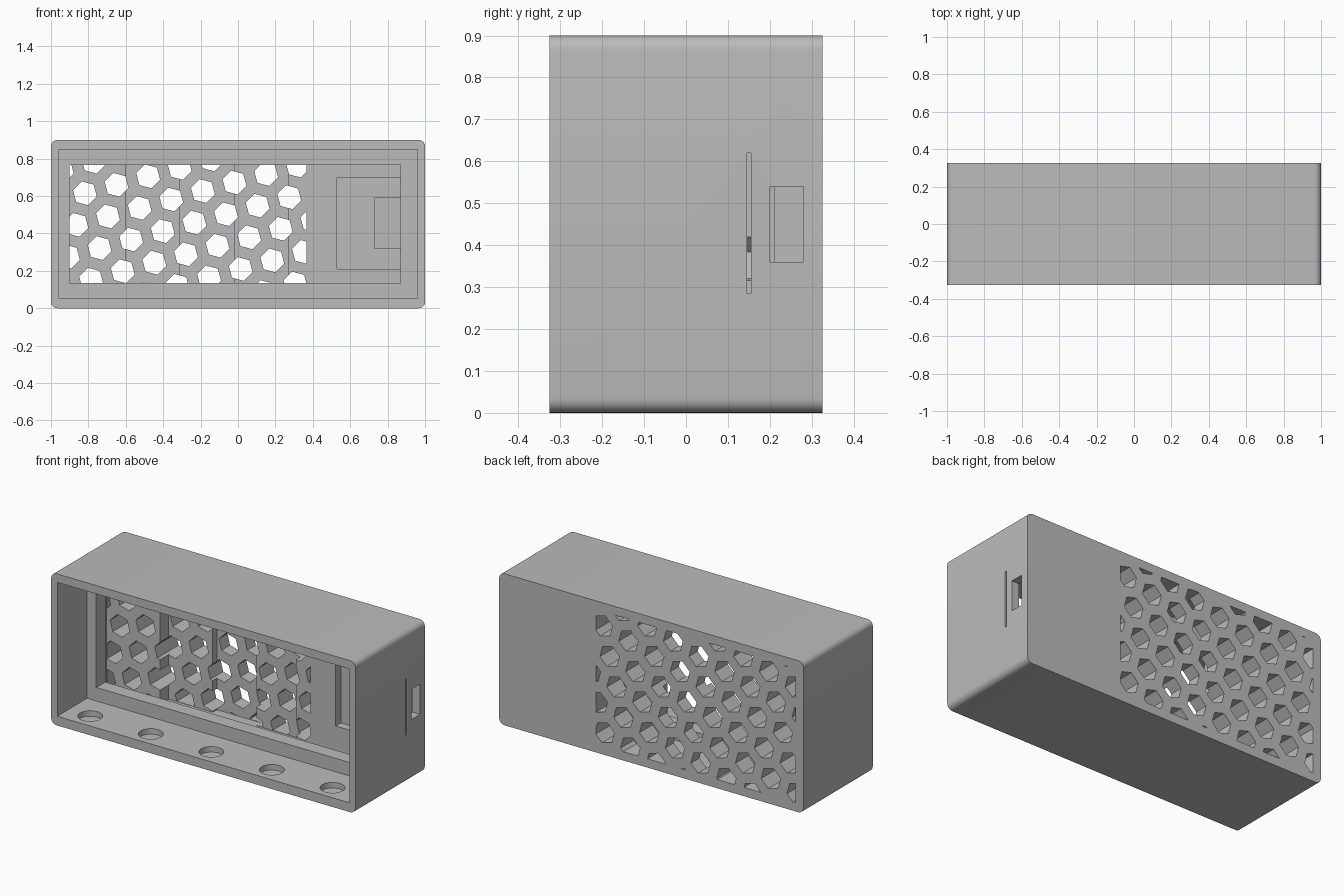
import bpy, bmesh, math
from mathutils import Vector

old = bpy.data.objects.get("Cube")
if old:
    bpy.data.objects.remove(old, do_unlink=True)

grey = bpy.data.materials.new("plain_grey")
grey.use_nodes = True
colour = (0.5, 0.5, 0.5, 1)
grey.diffuse_color = colour
grey.node_tree.nodes["Principled BSDF"].inputs["Base Color"].default_value = colour


def finish(bm, name):
    bmesh.ops.recalc_face_normals(bm, faces=bm.faces)
    mesh = bpy.data.meshes.new(name)
    bm.to_mesh(mesh)
    bm.free()
    mesh.materials.append(grey)
    ob = bpy.data.objects.new(name, mesh)
    bpy.context.collection.objects.link(ob)
    return ob


def extrude_all(bm, offset):
    res = bmesh.ops.extrude_face_region(bm, geom=bm.faces[:])
    verts = [g for g in res["geom"] if isinstance(g, bmesh.types.BMVert)]
    bmesh.ops.translate(bm, vec=offset, verts=verts)


def prism(name, points, offset):
    bm = bmesh.new()
    bm.faces.new([bm.verts.new(p) for p in points])
    extrude_all(bm, offset)
    return finish(bm, name)


def box(name, x, y, z):
    points = [(x[0], y[0], z[0]), (x[1], y[0], z[0]), (x[1], y[1], z[0]), (x[0], y[1], z[0])]
    return prism(name, points, (0, 0, z[1] - z[0]))


def cut(target, cutter):
    mod = target.modifiers.new("cut", "BOOLEAN")
    mod.operation = "DIFFERENCE"
    mod.solver = "EXACT"
    mod.object = cutter
    bpy.context.view_layer.objects.active = target
    bpy.ops.object.modifier_apply(modifier=mod.name)
    bpy.data.objects.remove(cutter, do_unlink=True)


# Case body with rounded long corners
W, D, H, R = 1.0, 0.325, 0.9, 0.035
outline = []
corners = [(W - R, H - R), (R - W, H - R), (R - W, R), (W - R, R)]
for i, (cx, cz) in enumerate(corners):
    for s in range(7):
        a = math.radians(90 * i + 15 * s)
        outline.append((cx + R * math.cos(a), -D, cz + R * math.sin(a)))
case = prism("case", outline, (0, 2 * D, 0))

# Front recess and the lip opening behind it
cut(case, box("front_recess", (-0.96, 0.96), (-0.5, -0.045), (0.055, 0.85)))
cut(case, box("lip_opening", (-0.9, 0.87), (-0.1, 0.08), (0.135, 0.765)))

# Rear chamber with a stepped back wall
half = [(-0.95, 0.04), (-0.95, 0.125)]
steps = [(-0.6, 0.125, 0.205), (-0.31, 0.205, 0.245), (-0.02, 0.245, 0.2), (0.27, 0.2, 0.16)]
for x, y0, y1 in steps:
    half += [(x, y0), (x, y1)]
half += [(0.95, 0.16), (0.95, 0.04)]
cut(case, prism("rear_chamber", [(x, y, 0.05) for x, y in half], (0, 0, 0.8)))

# Board pockets, connector port and card slot
cut(case, box("board_pocket", (0.53, 0.95), (0.1, 0.21), (0.21, 0.7)))
cut(case, box("port_pocket", (0.73, 0.95), (0.1, 0.29), (0.32, 0.59)))
cut(case, box("port_hole", (0.9, 1.1), (0.2, 0.28), (0.36, 0.54)))
cut(case, box("card_slot", (0.9, 1.1), (0.145, 0.155), (0.285, 0.62)))

# Round sockets in the floor
for i in range(5):
    cx = -0.817 + 0.398 * i
    ring = [(cx + 0.067 * math.cos(t * math.pi / 16), -0.22 + 0.067 * math.sin(t * math.pi / 16), 0.022)
            for t in range(32)]
    cut(case, prism("socket", ring, (0, 0, 0.08)))

# Tilted honeycomb vents, trimmed to a rectangle
bm = bmesh.new()
pitch, radius, tilt = 0.175, 0.066, math.radians(15)
u = Vector((math.cos(tilt), 0, math.sin(tilt))) * pitch
v = Vector((math.cos(tilt * 3), 0, -math.sin(tilt * 3))) * pitch
for m in range(-9, 10):
    for n in range(-9, 10):
        c = Vector((-0.064, 0.08, 0.503)) + u * m + v * n
        if -1.05 < c.x < 0.45 and -0.05 < c.z < 0.95:
            bm.faces.new([bm.verts.new(c + Vector((math.cos(a), 0, math.sin(a))) * radius)
                          for a in (math.radians(45 + 60 * k) for k in range(6))])
for co, no in [((-0.948, 0, 0), (-1, 0, 0)), ((0.365, 0, 0), (1, 0, 0)),
               ((0, 0, 0.052), (0, 0, -1)), ((0, 0, 0.848), (0, 0, 1))]:
    bmesh.ops.bisect_plane(bm, geom=bm.verts[:] + bm.edges[:] + bm.faces[:],
                           plane_co=co, plane_no=no, clear_outer=True)
extrude_all(bm, (0, 0.4, 0))
cut(case, finish(bm, "vents"))

# Smooth the rounded corners only
bpy.ops.object.select_all(action="DESELECT")
case.select_set(True)
bpy.context.view_layer.objects.active = case
bpy.ops.object.shade_smooth_by_angle(angle=math.radians(30))
